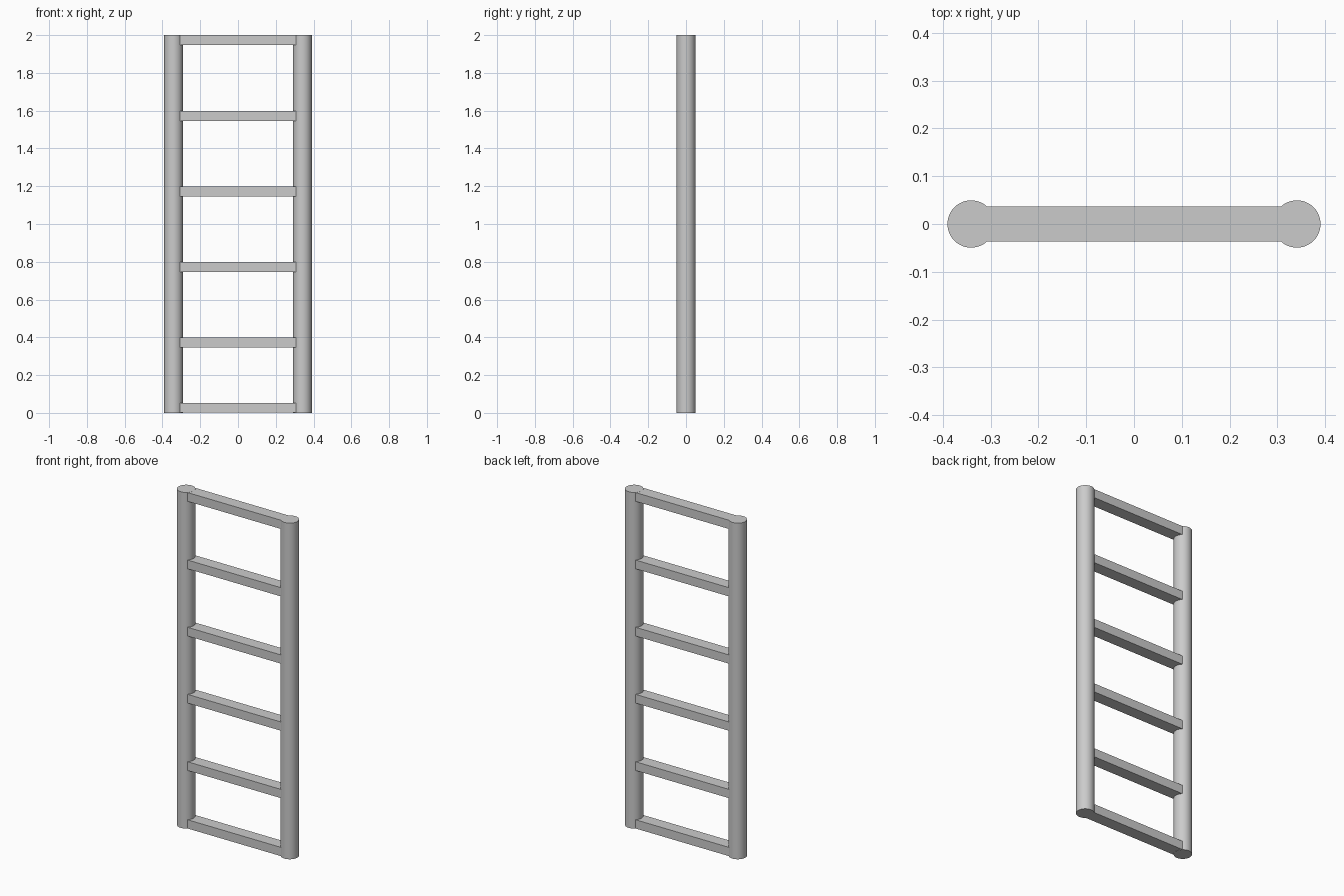
import bpy
import math

if "Cube" in bpy.data.objects:
    bpy.data.objects.remove(bpy.data.objects["Cube"])

RAIL_X, RAIL_R, HEIGHT = 0.341, 0.0495, 2.0
RUNG_DEPTH, RUNG_H = 0.073, 0.052


def rail(name, x):
    bpy.ops.mesh.primitive_cylinder_add(vertices=48, radius=RAIL_R, depth=HEIGHT,
                                        location=(x, 0, HEIGHT / 2))
    obj = bpy.context.object
    obj.name = name
    bpy.ops.object.shade_smooth_by_angle(angle=math.radians(30))


def rung(name, top):
    bpy.ops.mesh.primitive_cube_add(size=1, location=(0, 0, top - RUNG_H / 2))
    obj = bpy.context.object
    obj.name = name
    obj.scale = (2 * RAIL_X, RUNG_DEPTH, RUNG_H)
    bpy.ops.object.transform_apply(location=False, rotation=False, scale=True)


# Round side rails
rail("left_rail", -RAIL_X)
rail("right_rail", RAIL_X)

# Flat rungs, ends buried in the rails; end rungs sit a hair inside the rail caps
for i, top in enumerate((0.053, 0.398, 0.799, 1.198, 1.598, 1.9995)):
    rung(f"rung_{i + 1}", top)
